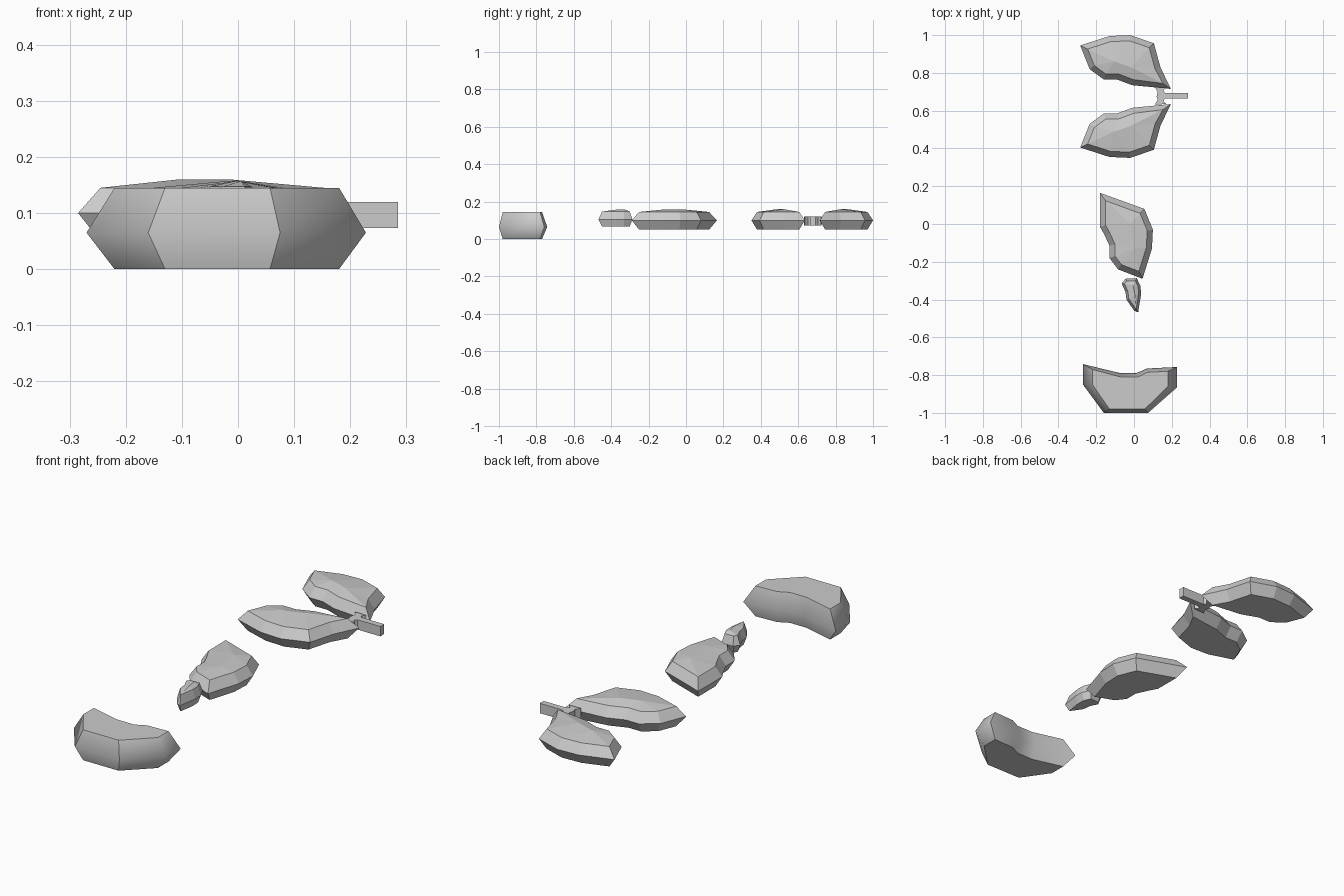
import bpy, bmesh
from mathutils import Vector

if "Cube" in bpy.data.objects:
    bpy.data.objects.remove(bpy.data.objects["Cube"])


def finish(name, bm):
    bmesh.ops.remove_doubles(bm, verts=bm.verts, dist=0.0005)
    bmesh.ops.recalc_face_normals(bm, faces=bm.faces)
    me = bpy.data.meshes.new(name)
    bm.to_mesh(me)
    bm.free()
    ob = bpy.data.objects.new(name, me)
    bpy.context.collection.objects.link(ob)
    return ob


def inset(pts, d):
    """Shrink an outline by d, with limited mitres at sharp tips."""
    pts = [Vector(p) for p in pts]
    n = len(pts)
    area = sum(pts[i - 1].cross(pts[i]) for i in range(n))
    s = 1 if area > 0 else -1
    out = []
    for i, p in enumerate(pts):
        a = (p - pts[i - 1]).normalized()
        b = (pts[(i + 1) % n] - p).normalized()
        na, nb = Vector((-a.y, a.x)) * s, Vector((-b.y, b.x)) * s
        m = (na + nb).normalized()
        out.append(p + m * d * min(1 / max(m.dot(na), 0.1), 1.7))
    return out


def loft(bm, loops):
    rings = [[bm.verts.new((x, y, z)) for x, y in pts] for pts, z in loops]
    n = len(rings[0])
    for r, q in zip(rings, rings[1:]):
        for i in range(n):
            bm.faces.new((r[i - 1], r[i], q[i], q[i - 1]))
    return rings


def leaf(name, pts, d, zs, spine):
    """Bevelled leaf: bottom, widest rim, top rim, then a raised spine."""
    inner = inset(pts, d)
    ridge = [min((Vector(s) for s in spine), key=lambda s: (s - p).length) for p in inner]
    bm = bmesh.new()
    rings = loft(bm, [(inner, zs[0]), (pts, zs[1]), (inner, zs[2]), (ridge, zs[3])])
    bm.faces.new(rings[0])
    return finish(name, bm)


# Pair of leaves mirrored across the stem
MID = 0.675
wing = [(-.285, .945), (-.13, .995), (-.02, 1.0), (.105, .957), (.14, .83), (.195, .715),
        (-.01, .735), (-.09, .765), (-.16, .765), (-.235, .82)]
wing_spine = [(-.105, .86), (-.015, .83)]
for name, s in (("back_leaf", 1), ("front_leaf", -1)):
    flip = lambda ps: [(x, MID + s * (y - MID)) for x, y in ps]
    leaf(name, flip(wing), .03, (.05, .1, .145, .16), flip(wing_spine))

# Forked stem
fork = [(.285, .693), (.165, .693), (.155, .705), (.17, .722), (.11, .725), (.125, .7), (.12, MID)]
fork += [(x, 2 * MID - y + .007) for x, y in reversed(fork[:-1])]
bm = bmesh.new()
rings = loft(bm, [(fork, .073), (fork, .12)])
bm.faces.new(rings[0])
bm.faces.new(rings[1])
finish("forked_stem", bm)

# Single leaf in the middle
leaf("middle_leaf",
     [(-.18, .165), (.055, .08), (.10, -.03), (.095, -.13), (.045, -.29), (-.085, -.24),
      (-.13, -.18), (-.13, -.115), (-.155, -.06), (-.18, -.015)],
     .03, (.05, .1, .145, .157), [(-.02, .0), (0, -.13)])

# Small bud
leaf("small_bud",
     [(-.065, -.315), (-.045, -.29), (.015, -.287), (.035, -.33), (.037, -.375), (.022, -.468),
      (0, -.458), (-.04, -.4), (-.045, -.36)],
     .013, (.068, .105, .147, .157), [(-.005, -.325), (.005, -.375)])

# Rounded base piece, smooth sides with crisp caps and corners
rim = [(-.27, -.742), (-.27, -.85), (-.16, -1.0), (.075, -1.0), (.228, -.865), (.228, -.757),
       (.07, -.765), (.01, -.79), (-.07, -.79)]
cap = [(-.22, -.77), (-.22, -.85), (-.13, -.98), (.057, -.98), (.18, -.86), (.18, -.78),
       (.07, -.785), (.02, -.81), (-.07, -.81)]
bm = bmesh.new()
rings = loft(bm, [(cap, 0), (rim, .065), (cap, .145)])
caps = [bm.faces.new(rings[0]), bm.faces.new(rings[2])]
for f in bm.faces:
    f.smooth = f not in caps
sharp = {rings[1][i] for i in (0, 2, 3, 5)}
for e in bm.edges:
    upright = abs(e.verts[0].co.z - e.verts[1].co.z) > .01
    if any(c in caps for c in e.link_faces) or (upright and sharp & set(e.verts)):
        e.smooth = False
finish("base_piece", bm)
